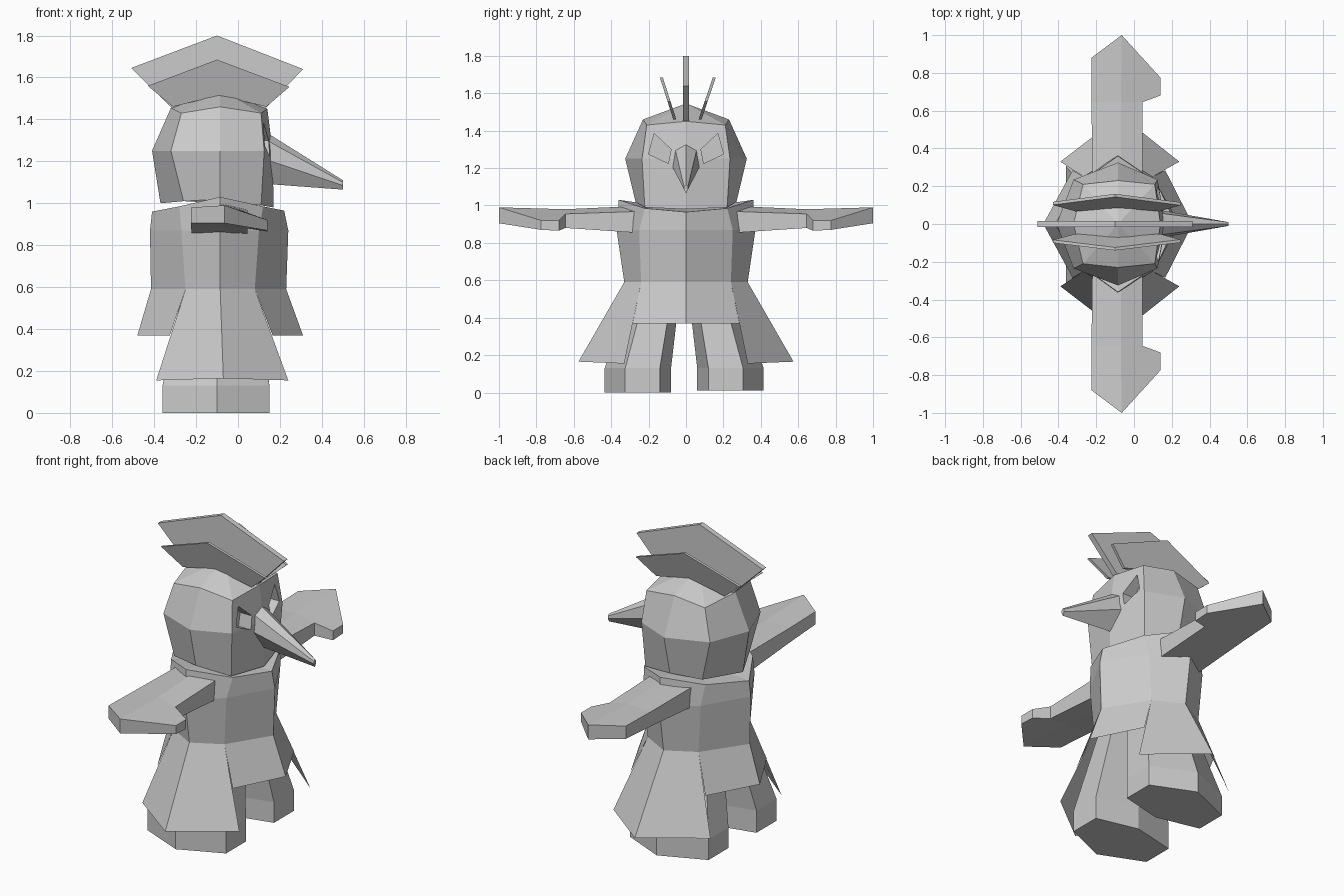
import bpy
import bmesh

cube = bpy.data.objects.get("Cube")
if cube:
    bpy.data.objects.remove(cube, do_unlink=True)

grey = bpy.data.materials.new("plain grey")
grey.use_nodes = True
grey.diffuse_color = (0.6, 0.6, 0.6, 1)
grey.node_tree.nodes["Principled BSDF"].inputs["Base Color"].default_value = (0.6, 0.6, 0.6, 1)


def build(name, verts, faces):
    """Flat-shaded object with consistent outward normals."""
    bm = bmesh.new()
    vs = [bm.verts.new(v) for v in verts]
    for f in faces:
        bm.faces.new([vs[i] for i in f])
    bmesh.ops.recalc_face_normals(bm, faces=bm.faces)
    mesh = bpy.data.meshes.new(name)
    bm.to_mesh(mesh)
    bm.free()
    mesh.materials.append(grey)
    obj = bpy.data.objects.new(name, mesh)
    bpy.context.collection.objects.link(obj)
    return obj


def ring(half):
    """Close a half outline (beak side to tail side) by mirroring it in y."""
    return half + [(x, -y, z) for x, y, z in half[-2:0:-1]]


def loft(name, rings, top=None, caps=True):
    """Skin rings from top to bottom; top is an optional peak point."""
    n = len(rings[0])
    verts = [v for r in rings for v in r]
    faces = [(k * n + i, k * n + (i + 1) % n, (k + 1) * n + (i + 1) % n, (k + 1) * n + i)
             for k in range(len(rings) - 1) for i in range(n)]
    if top:
        verts.append(top)
        faces += [(i, (i + 1) % n, len(verts) - 1) for i in range(n)]
    elif caps:
        faces.append(tuple(range(n)))
    if caps:
        faces.append(tuple(range(len(rings) * n - n, len(rings) * n)))
    return build(name, verts, faces)


# Head: eight-sided, with a low peak
brow = [(.14, 0, 1.45), (.11, .21, 1.43), (-.085, .23, 1.46), (-.27, .21, 1.43), (-.32, 0, 1.455)]
cheek = [(.165, 0, 1.25), (.125, .235, 1.25), (-.085, .325, 1.25), (-.32, .235, 1.25), (-.41, 0, 1.25)]
jaw = [(.17, 0, .98), (.11, .22, .99), (-.085, .27, 1.02), (-.26, .22, 1.01), (-.37, 0, 1)]
head = loft("head", [ring(brow), ring(cheek), ring(jaw)], top=(-.085, 0, 1.545))

# Slanted eye sockets cut into the face
eye = [(.17, 1.385), (.08, 1.30), (.095, 1.225), (.20, 1.275)]
for s in (1, -1):
    cutter = loft("eye_cutter", [[(x, s * y, z) for y, z in eye] for x in (.07, .3)])
    cutter.hide_render = True
    mod = head.modifiers.new("socket", "BOOLEAN")
    mod.operation = "DIFFERENCE"
    mod.solver = "EXACT"
    mod.object = cutter
    bpy.context.view_layer.objects.active = head
    bpy.ops.object.modifier_apply(modifier=mod.name)
    bpy.data.objects.remove(cutter, do_unlink=True)

# Beak
beak_base = [(.14, 0, 1.335), (.12, .06, 1.31), (.13, .075, 1.21), (.165, 0, 1.09)]
beak_tip = [(.5, 0, 1.11), (.5, .01, 1.1), (.5, .01, 1.085), (.5, 0, 1.065)]
loft("beak", [ring(beak_base), ring(beak_tip)])


# Crest: three upright chevron plates
def plate(name, outline, y0, lean, thick):
    base = outline[-1][1]
    sides = [[(x, y0 + lean * (z - base) + t, z) for x, z in outline] for t in (-thick, thick)]
    loft(name, sides)


plate("crest_middle", [(-.51, 1.645), (-.10, 1.80), (.31, 1.64), (.12, 1.44), (-.085, 1.48), (-.30, 1.44)],
      0, 0, .016)
for name, y0, lean in (("crest_front", -.06, -.32), ("crest_back", .075, .34)):
    plate(name, [(-.43, 1.56), (-.10, 1.685), (.245, 1.555), (.135, 1.46), (-.09, 1.515), (-.31, 1.46)],
          y0, lean, .008)

# Body: raised collar rim, chest and waist
rim = [(.22, 0, .965), (.12, .22, .985), (-.085, .36, 1.03), (-.28, .22, .985), (-.41, 0, .96)]
chest = [(.24, 0, .87), (.10, .25, .87), (-.085, .37, .86), (-.27, .25, .87), (-.42, 0, .87)]
waist = [(.23, 0, .59), (.08, .24, .59), (-.085, .33, .59), (-.25, .24, .59), (-.415, 0, .59)]
loft("body", [ring(rim), ring(chest), ring(waist)], top=(-.085, 0, .98), caps=False)

# Skirt: short panels toward beak and tail, long ones at the sides
short_hem = [(.31, 0, .37), (.165, .285, .37), (-.325, .285, .37), (-.48, 0, .37)]
long_hem = [(.24, .33, .155), (-.07, .575, .165), (-.39, .33, .155)]
for s, side in ((-1, "front"), (1, "back")):
    pts = [(x, s * y, z) for x, y, z in waist + short_hem + long_hem]
    build("skirt_" + side, pts,
          [(0, 1, 6, 5), (1, 2, 10, 9), (2, 3, 11, 10), (3, 4, 8, 7)])

# Legs: six-sided, splaying outward to flat feet
for s, side in ((-1, "front"), (1, "back")):
    sole = [(.15, .315), (.15, .13), (-.1, .07), (-.36, .13), (-.36, .315), (-.1, .425)]
    upper = [(.08, .20), (.09, .06), (-.09, .02), (-.27, .06), (-.26, .20), (-.09, .28)]
    loft("leg_" + side, [[(x, s * y - .01, z) for x, y in o]
                         for o, z in ((upper, .56), (sole, .13), (sole, .005 - .005 * s * -1))])

# Arms: flat sleeves with a pointed hand and thumb (x, y, top, underside)
arm = [(-.22, .2, .97, .85), (-.07, .2, 1, .85), (.045, .2, .97, .85),
       (-.225, .645, .975, .89), (-.07, .645, .98, .885), (.045, .645, .955, .88),
       (-.225, .88, .98, .905), (-.065, 1, .99, .905),
       (.14, .775, .92, .87), (.14, .68, .92, .865)]
panels = [(0, 1, 4, 3), (1, 2, 5, 4), (3, 4, 7, 6), (4, 5, 9, 8, 7)]
edge = [0, 1, 2, 5, 9, 8, 7, 6, 3]
n = len(arm)
walls = [(a, b, b + n, a + n) for a, b in zip(edge, edge[1:] + edge[:1])]
under = [tuple(i + n for i in f) for f in panels]
for s, side in ((-1, "front"), (1, "back")):
    verts = [(x, s * y, t) for x, y, t, u in arm] + [(x, s * y, u) for x, y, t, u in arm]
    build("arm_" + side, verts, panels + under + walls)
